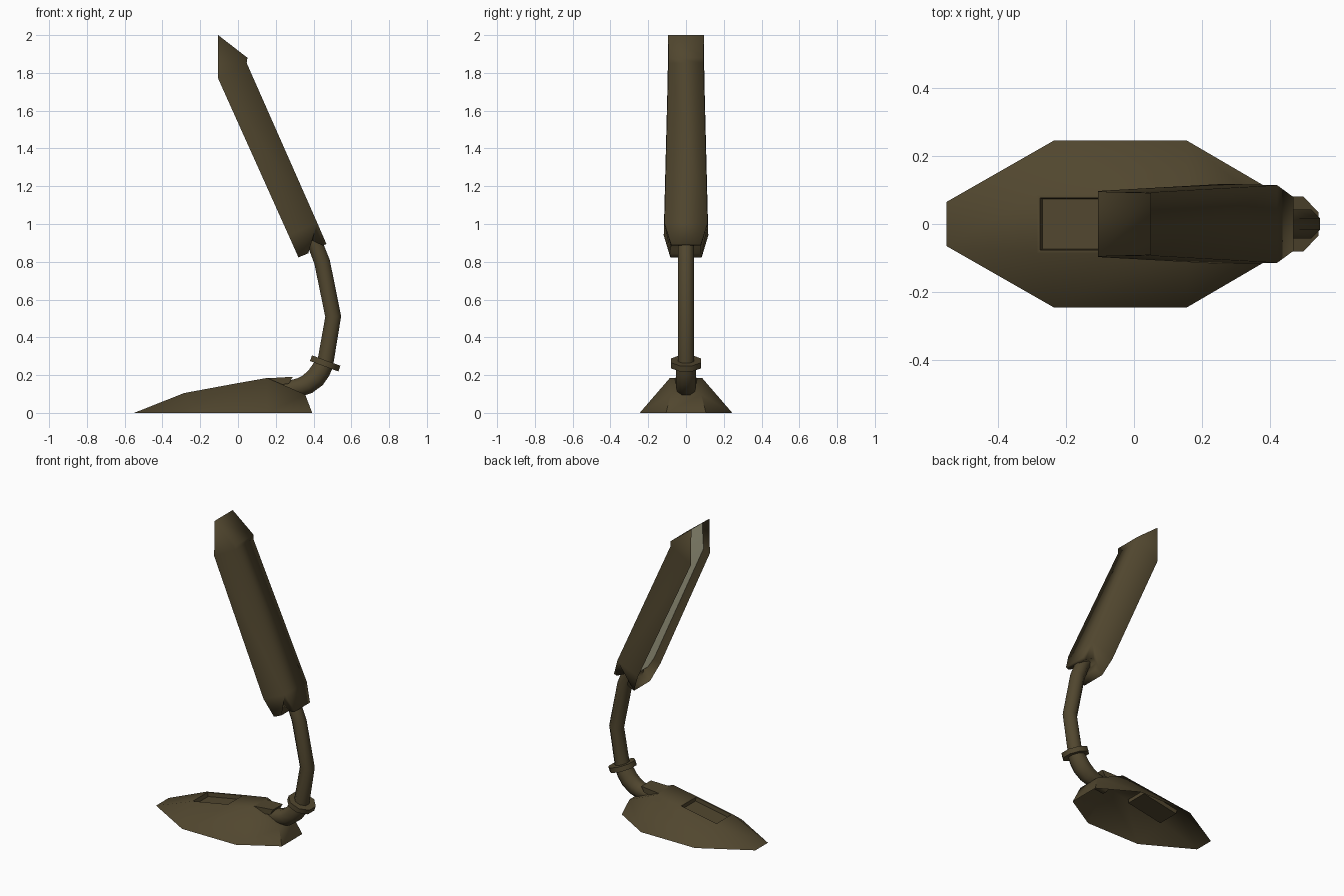
import bpy, bmesh, math
from mathutils import Vector

if "Cube" in bpy.data.objects:
    bpy.data.objects.remove(bpy.data.objects["Cube"])


def material(name, rgb):
    m = bpy.data.materials.new(name)
    m.diffuse_color = (*rgb, 1)
    m.use_nodes = True
    m.node_tree.nodes["Principled BSDF"].inputs["Base Color"].default_value = m.diffuse_color
    return m


BRONZE = material("dark_bronze", (0.082, 0.062, 0.028))
PALE = material("pale_diffuser", (0.8, 0.77, 0.52))


def finish(name, bm, mat, angle=60):
    me = bpy.data.meshes.new(name)
    bm.to_mesh(me)
    bm.free()
    me.materials.append(mat)
    ob = bpy.data.objects.new(name, me)
    bpy.context.collection.objects.link(ob)
    bpy.ops.object.select_all(action='DESELECT')
    ob.select_set(True)
    bpy.context.view_layer.objects.active = ob
    bpy.ops.object.shade_smooth_by_angle(angle=math.radians(angle))
    return ob


def pair(bm, x, y, z):
    """Vertex mirrored across the y = 0 plane."""
    return bm.verts.new((x, -y, z)), bm.verts.new((x, y, z))


def tube(name, path, radii, sides=8):
    """Sweep a round section along a path in the xz plane; radii are to the flats."""
    bm = bmesh.new()
    pts = [Vector((x, 0, z)) for x, z in path]
    rings = []
    for i, p in enumerate(pts):
        t = (pts[min(i + 1, len(pts) - 1)] - pts[max(i - 1, 0)]).normalized()
        n = Vector((t.z, 0, -t.x))
        r = radii[i] / math.cos(math.pi / sides)
        ring = []
        for k in range(sides):
            a = 2 * math.pi * (k + 0.5) / sides
            ring.append(bm.verts.new(p + r * (n * math.cos(a) + Vector((0, math.sin(a), 0)))))
        rings.append(ring)
    for a, b in zip(rings, rings[1:]):
        for k in range(sides):
            j = (k + 1) % sides
            bm.faces.new((a[k], a[j], b[j], b[k]))
    bm.faces.new(rings[0])
    bm.faces.new(rings[-1])
    bmesh.ops.recalc_face_normals(bm, faces=bm.faces)
    return finish(name, bm, BRONZE)


# Base: faceted shell, open underneath, with a recessed tray on top
bm = bmesh.new()
foot = [pair(bm, *p) for p in ((-0.55, 0.065, 0), (-0.235, 0.245, 0), (0.155, 0.245, 0), (0.393, 0.106, 0))]
top = [pair(bm, *p) for p in ((-0.285, 0.086, 0.105), (-0.01, 0.086, 0.156), (0.155, 0.085, 0.185), (0.355, 0.08, 0.098))]
spans = [bm.faces.new((a[0], b[0], b[1], a[1])) for a, b in zip(top, top[1:])]
bm.faces.new((foot[0][0], top[0][0], top[0][1], foot[0][1]))
bm.faces.new((foot[3][0], foot[3][1], top[3][1], top[3][0]))
for s in (0, 1):
    f, t = [v[s] for v in foot], [v[s] for v in top]
    for loop in ((f[0], f[1], t[0]), (f[1], t[1], t[0]), (f[1], f[2], t[2], t[1]), (f[2], f[3], t[3], t[2])):
        bm.faces.new(loop)
bmesh.ops.recalc_face_normals(bm, faces=bm.faces)
for thick, depth in ((0.014, 0), (0.003, -0.026)):
    bmesh.ops.inset_individual(bm, faces=[spans[0]], thickness=thick, depth=depth)
finish("base", bm, BRONZE, 50)

# Small hood over the neck socket
bm = bmesh.new()
hood = [pair(bm, x, y, z) for x, y, z in ((0.15, 0.06, 0.183), (0.29, 0.05, 0.191), (0.27, 0.05, 0.155), (0.17, 0.06, 0.14))]
for i in range(4):
    a, b = hood[i], hood[(i + 1) % 4]
    bm.faces.new((a[0], b[0], b[1], a[1]))
for s in (0, 1):
    bm.faces.new([v[s] for v in hood])
bmesh.ops.recalc_face_normals(bm, faces=bm.faces)
finish("socket_hood", bm, BRONZE)

# Neck: thick lower elbow, collar, thinner upper arm
tube("lower_elbow", [(0.22, 0.115), (0.33, 0.137), (0.365, 0.15), (0.41, 0.185), (0.438, 0.225), (0.458, 0.26)],
     [0.04, 0.049, 0.052, 0.054, 0.053, 0.048])
tube("neck_collar", [(0.456, 0.247), (0.467, 0.277)], [0.08, 0.08])
tube("upper_arm", [(0.457, 0.24), (0.463, 0.27), (0.504, 0.51), (0.445, 0.80), (0.41, 0.89), (0.37, 0.95)],
     [0.043, 0.043, 0.042, 0.042, 0.041, 0.04])

# Lamp head: shell open on the light side; each station is (mouth x, z, back x, z, half width)
stations = [(-0.105, 2.0, 0.05, 1.88, 0.095), (-0.105, 1.77, 0.046, 1.852, 0.097),
            (0.268, 0.94, 0.42, 1.005, 0.118), (0.32, 0.823, 0.468, 0.894, 0.083)]
bm = bmesh.new()
mouth = [pair(bm, mx, w, mz) for mx, mz, bx, bz, w in stations]
back = [pair(bm, bx, w - 0.004, bz) for mx, mz, bx, bz, w in stations]
notch = [pair(bm, x, 0.08, z) for x, z in ((0.372, 0.845), (0.362, 0.895), (0.385, 0.915), (0.448, 0.886))]
end = [mouth[-1]] + notch + [back[-1]]
for strip in (back, end, [mouth[0], back[0]]):
    for a, b in zip(strip, strip[1:]):
        bm.faces.new((a[0], b[0], b[1], a[1]))
for s in (0, 1):
    m, b = [v[s] for v in mouth], [v[s] for v in back]
    for i in range(2):
        bm.faces.new((m[i], m[i + 1], b[i + 1], b[i]))
    bm.faces.new([b[2], m[2]] + [v[s] for v in end])
bmesh.ops.triangulate(bm, faces=[f for f in bm.faces if len(f.verts) > 4])
bmesh.ops.recalc_face_normals(bm, faces=bm.faces)
finish("lamp_head", bm, BRONZE, 95)

# Light diffuser recessed inside the head
bm = bmesh.new()
rows = [pair(bm, x, w, z) for x, z, w in ((-0.052, 1.957, 0.094), (-0.06, 1.79, 0.096), (0.312, 0.965, 0.115), (0.345, 0.905, 0.098))]
for a, b in zip(rows, rows[1:]):
    bm.faces.new((a[0], a[1], b[1], b[0]))
finish("light_diffuser", bm, PALE)
